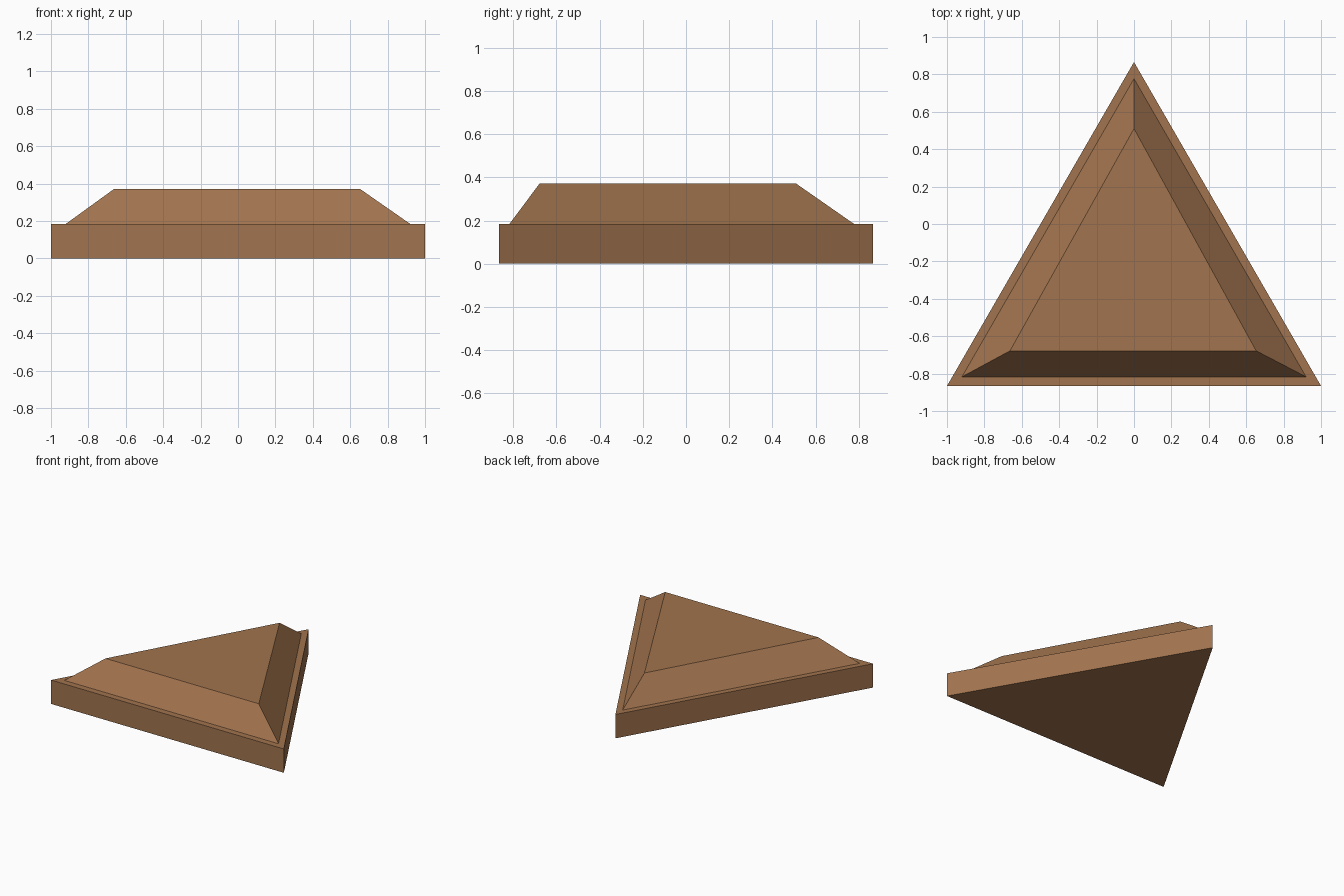
import bpy
import bmesh

if "Cube" in bpy.data.objects:
    bpy.data.objects.remove(bpy.data.objects["Cube"])

wood = bpy.data.materials.new("brown")
wood.diffuse_color = (0.36, 0.175, 0.077, 1.0)
wood.use_nodes = True
wood.node_tree.nodes["Principled BSDF"].inputs["Base Color"].default_value = wood.diffuse_color

# Triangular cross-sections from the ground up: left x, right x, front y, tip y, z
SECTIONS = [
    (-1.0, 1.0, -0.866, 0.866, 0.0),        # base bottom
    (-1.0, 1.0, -0.866, 0.866, 0.185),      # base top edge
    (-0.92, 0.92, -0.817, 0.777, 0.185),    # narrow ledge
    (-0.663, 0.653, -0.678, 0.51, 0.371),   # raised top
]

bm = bmesh.new()
rings = [[bm.verts.new(p) for p in ((l, f, z), (r, f, z), (0, t, z))]
         for l, r, f, t, z in SECTIONS]

# Bottom, sides between neighbouring sections, and top
bm.faces.new(rings[0][::-1])
for low, high in zip(rings, rings[1:]):
    for i in range(3):
        j = (i + 1) % 3
        bm.faces.new((low[i], low[j], high[j], high[i]))
bm.faces.new(rings[-1])
bmesh.ops.recalc_face_normals(bm, faces=bm.faces)

mesh = bpy.data.meshes.new("triangular_block")
bm.to_mesh(mesh)
bm.free()
mesh.materials.append(wood)
block = bpy.data.objects.new("triangular_block", mesh)
bpy.context.collection.objects.link(block)
